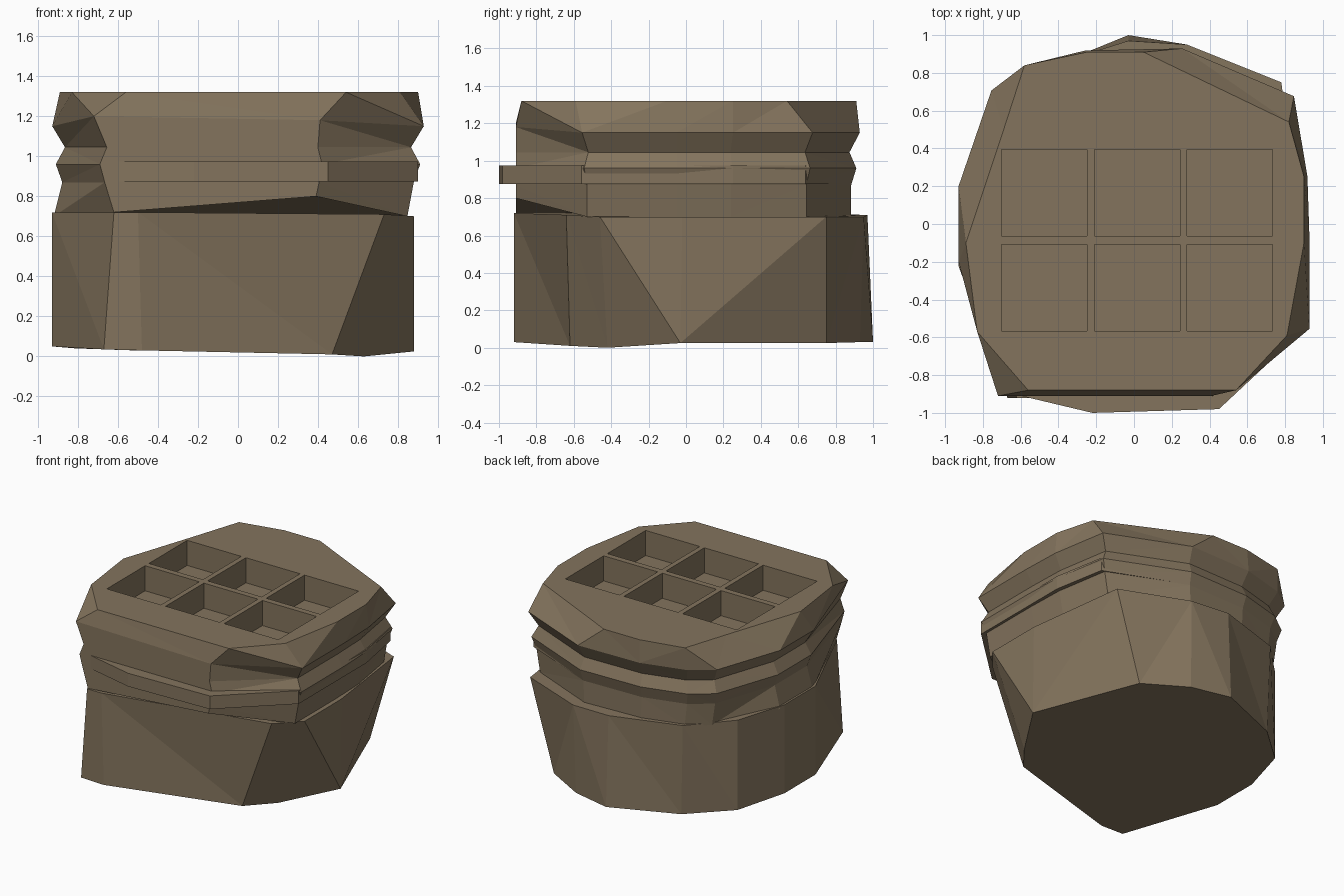
import bpy, bmesh

if "Cube" in bpy.data.objects:
    bpy.data.objects.remove(bpy.data.objects["Cube"])

stone = bpy.data.materials.new("brown_stone")
stone.diffuse_color = (0.23, 0.175, 0.11, 1)
stone.use_nodes = True
stone.node_tree.nodes["Principled BSDF"].inputs["Base Color"].default_value = stone.diffuse_color


def loft(name, rings):
    """Skin a stack of equal-length rings into a closed, flat-faced solid."""
    bm = bmesh.new()
    rows = [[bm.verts.new(p) for p in ring] for ring in rings]
    n = len(rows[0])
    for a, b in zip(rows, rows[1:]):
        for i in range(n):
            j = (i + 1) % n
            bm.faces.new((a[i], a[j], b[j], b[i]))
    bm.faces.new(rows[0][::-1])
    bm.faces.new(rows[-1])
    quads = [f for f in bm.faces if len(f.verts) == 4]
    bmesh.ops.triangulate(bm, faces=quads)
    bmesh.ops.recalc_face_normals(bm, faces=bm.faces)
    mesh = bpy.data.meshes.new(name)
    bm.to_mesh(mesh)
    bm.free()
    ob = bpy.data.objects.new(name, mesh)
    bpy.context.collection.objects.link(ob)
    mesh.materials.append(stone)
    return ob


# Rough lower block
base_bottom = [(-.67, -.92, .035), (-.48, -.92, .03), (.47, -.62, .01), (.63, -.42, 0),
               (.88, -.03, .025), (.58, .75, .025), (.27, .93, .03), (-.03, 1, .03),
               (-.52, .80, .03), (-.81, .54, .04), (-.93, .15, .05), (-.93, -.22, .05)]
base_top = [(-.62, -.92, .72), (-.5, -.92, .72), (.73, -.64, .71), (.88, -.46, .7),
            (.88, -.02, .7), (.78, .75, .7), (.28, .95, .7), (-.03, .97, .71),
            (-.54, .81, .71), (-.81, .54, .72), (-.93, .15, .72), (-.93, -.22, .72)]
loft("lower_block", [base_bottom, base_top])

# Upper block: one outline, pinched and flared at each level
outline = [(-.69, -.91), (.42, -.91), (.91, -.55), (.91, -.05), (.9, .25), (.83, .67),
           (.25, .92), (-.25, .91), (-.58, .82), (-.74, .7), (-.91, .2), (-.91, -.2)]


def level(z, sx, sy):
    return [(x * sx, y if y < -.9 else y * sy, z) for x, y in outline]


foot = level(.7, .93, .96)
foot[0], foot[1] = (-.62, -.91, .72), (.39, -.91, .80)
foot[10:] = [(-.92, .19, .7), (-.92, -.2, .7)]
flare = level(1.15, 1.02, 1.01)
flare[0], flare[1] = (-.72, -.91, 1.2), (.41, -.91, 1.18)
rim = [(-.56, -.88), (.54, -.88), (.81, -.59), (.9, -.1), (.9, .25), (.82, .54),
       (.05, .91), (-.25, .91), (-.58, .84), (-.69, .5), (-.89, -.1), (-.83, -.57)]
upper = loft("upper_block", [foot, level(.87, .965, .96), level(.96, 1, .99),
                             level(1.045, .95, .95), flare,
                             [(x, y, 1.32) for x, y in rim]])

# Raised belt around the front and right
belt = [(-.64, -.9), (-.22, -1), (.45, -.98), (.9, -.56), (.9, .25), (.83, .64),
        (.25, .88), (-.55, .78), (-.87, .2), (-.87, -.2)]
loft("belt", [[(x, y, .875) for x, y in belt], [(x, y, .975) for x, y in belt]])

# Six square pockets sunk into the top
bm = bmesh.new()
for cx in (-.475, .017, .508):
    for cy in (-.338, .165):
        cube = bmesh.ops.create_cube(bm, size=1)["verts"]
        bmesh.ops.scale(bm, vec=(.453, .458, .38), verts=cube)
        bmesh.ops.translate(bm, vec=(cx, cy, 1.32), verts=cube)
mesh = bpy.data.meshes.new("pocket_cutter")
bm.to_mesh(mesh)
bm.free()
mesh.materials.append(stone)
cutter = bpy.data.objects.new("pocket_cutter", mesh)
bpy.context.collection.objects.link(cutter)
cutter.hide_render = True
cutter.display_type = 'WIRE'
cut = upper.modifiers.new("pockets", 'BOOLEAN')
cut.operation = 'DIFFERENCE'
cut.solver = 'EXACT'
cut.object = cutter
